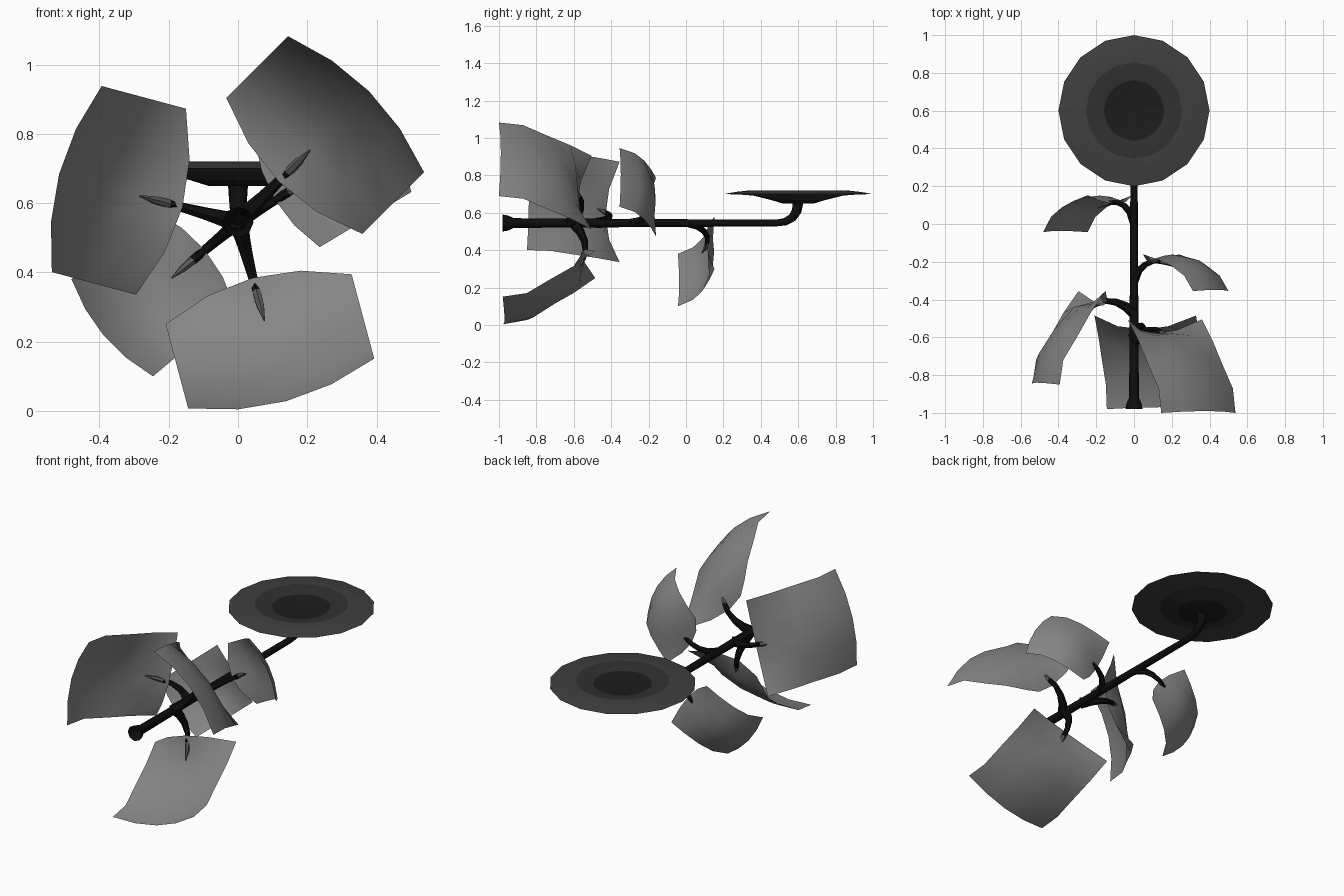
import bpy, bmesh, math
from mathutils import Vector

if "Cube" in bpy.data.objects:
    bpy.data.objects.remove(bpy.data.objects["Cube"])

AXIS_Z = 0.545   # height of the stem's long axis


def material(name, g):
    m = bpy.data.materials.new(name)
    m.diffuse_color = (g, g, g, 1)
    m.use_nodes = True
    m.node_tree.nodes["Principled BSDF"].inputs["Base Color"].default_value = m.diffuse_color
    return m


STEM = material("stem_black", .004)
LEAF = material("leaf_grey", .24)
TIP = material("stalk_tip_grey", .1)
PETAL = material("petal_dark", .05)
PETAL_MID = material("petal_darker", .03)
SEED = material("seed_dark", .012)


def finish(name, bm, mats):
    me = bpy.data.meshes.new(name)
    bm.to_mesh(me)
    bm.free()
    for m in mats:
        me.materials.append(m)
    ob = bpy.data.objects.new(name, me)
    bpy.context.collection.objects.link(ob)
    for p in me.polygons:
        p.use_smooth = True
    return ob


def activate(ob):
    bpy.ops.object.select_all(action='DESELECT')
    ob.select_set(True)
    bpy.context.view_layer.objects.active = ob


def tube(name, pts, radii, res=2, caps=True, mat=STEM):
    cu = bpy.data.curves.new(name, 'CURVE')
    cu.dimensions = '3D'
    cu.bevel_depth = 1.0
    cu.bevel_resolution = res
    cu.use_fill_caps = caps
    cu.materials.append(mat)
    sp = cu.splines.new('POLY')
    sp.points.add(len(pts) - 1)
    for p, co, r in zip(sp.points, pts, radii):
        p.co = (*co, 1)
        p.radius = r
    sp.use_smooth = True
    ob = bpy.data.objects.new(name, cu)
    bpy.context.collection.objects.link(ob)
    activate(ob)
    bpy.ops.object.convert(target='MESH')
    bpy.ops.object.shade_smooth_by_angle(angle=math.radians(50))


def place(u, y, v, angle):
    """u = distance out from the stem, v = sideways, y = along the stem."""
    c, s = math.cos(angle), math.sin(angle)
    return Vector((u * c - v * s, y, AXIS_Z + u * s + v * c))


def leaf(name, edge, half, bulge, scale, stalk, radii, angle, shift):
    # blade: side edge profile, with the midline arched away from it
    a = math.radians(angle)
    bm = bmesh.new()
    rows = []
    for (u, y), (du, dy) in zip(edge, bulge):
        row = []
        for j in range(-2, 3):
            w = j / 2
            d = scale * (1 - w * w)
            row.append(bm.verts.new(place(u + du * d, y + dy * d + shift, w * half, a)))
        rows.append(row)
    for r0, r1 in zip(rows, rows[1:]):
        for j in range(4):
            bm.faces.new((r0[j], r1[j], r1[j + 1], r0[j + 1]))
    finish(name, bm, [LEAF])
    # stalk, with its tip lying over the blade
    cut = len(stalk) - 3
    pts = [place(u, y + shift, 0, a) for u, y in stalk]
    tube(name + "_stalk", pts[:cut + 1], radii[:cut + 1], 1)
    tube(name + "_stalk_tip", pts[cut:], radii[cut:], 1, mat=TIP)


# main stem with flared open end, bending up to the flower
tube("stem",
     [(0, -.98, .545), (0, -.95, .545), (0, -.92, .545), (0, -.3, .545),
      (0, .48, .545), (0, .53, .552), (0, .57, .575), (0, .592, .61), (0, .6, .67)],
     [.045, .04, .026, .022, .018, .02, .023, .026, .03], caps=False)

# flower head: 16-sided lathe, dished top and shallow cup below
profile = [(.4, .70), (.32, .698), (.24, .692), (.14, .667), (.085, .65), (0, .65)]
top = [(.4, .70), (.33, .712), (.255, .72), (.16, .703), (.08, .695), (0, .693)]
bm = bmesh.new()
loop = profile[::-1] + top[1:]
vs = [bm.verts.new((r, 0, z)) for r, z in loop]
es = [bm.edges.new(e) for e in zip(vs, vs[1:])]
bmesh.ops.spin(bm, geom=vs + es, cent=(0, 0, 0), axis=(0, 0, 1),
               angle=2 * math.pi, steps=16, use_duplicate=False)
bmesh.ops.remove_doubles(bm, verts=bm.verts, dist=1e-4)
bmesh.ops.recalc_face_normals(bm, faces=bm.faces)
for f in bm.faces:
    r = f.calc_center_median().xy.length
    f.material_index = 2 if r < .16 else 1 if r < .25 else 0
bmesh.ops.translate(bm, verts=bm.verts, vec=(0, .6, 0))
activate(finish("flower_head", bm, [PETAL, PETAL_MID, SEED]))
bpy.ops.object.shade_smooth_by_angle(angle=math.radians(40))

# how the midline departs from the side edges, base to tip
bulge = [(-.064, -.075), (-.03, .04), (.01, .065), (.03, .045), (.053, .01)]

# three large drooping leaves near the cut end
big_edge = [(.23, -.505), (.312, -.62), (.388, -.75), (.462, -.87), (.482, -1.0)]
big_stalk = [(0, -.62), (.05, -.585), (.1, -.563), (.16, -.557), (.205, -.574), (.25, -.595), (.295, -.625)]
for i, (ang, shift) in enumerate([(45, 0), (165, .15), (285, .02)]):
    leaf(f"large_leaf_{i + 1}", big_edge, .278, bulge, 1, big_stalk,
         [.032, .024, .019, .015, .014, .012, .002], ang, shift)

# two small leaves nearer the flower
small_edge = [(.165, .152), (.255, .125), (.345, .088), (.42, .038), (.474, -.043)]
small_stalk = [(0, .01), (.03, .065), (.07, .098), (.12, .115), (.17, .112), (.21, .103), (.25, .085)]
for i, (ang, shift) in enumerate([(220, 0), (31, -.312)]):
    leaf(f"small_leaf_{i + 1}", small_edge, .183, bulge, .63, small_stalk,
         [.024, .019, .016, .014, .013, .011, .002], ang, shift)
